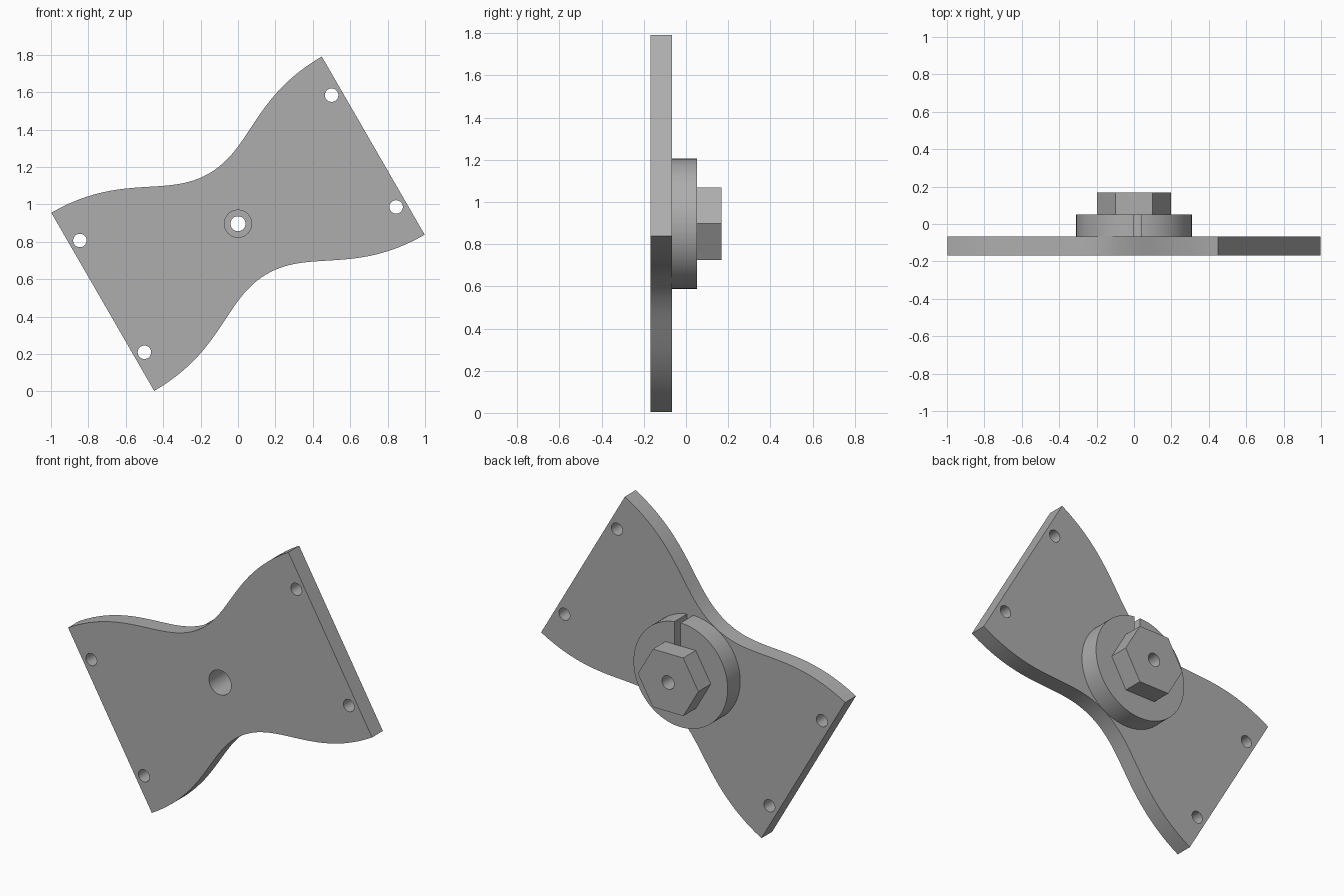
import bpy, bmesh
from math import cos, sin, pi, radians
from mathutils import Vector, Matrix
from mathutils.geometry import interpolate_bezier

cube = bpy.data.objects.get("Cube")
if cube:
    bpy.data.objects.remove(cube, do_unlink=True)

CENTRE = Vector((0, 0, 0.897))
TILT = Matrix.Rotation(radians(-30), 4, 'Y')   # long axis leans up towards +x
FRONT, PLATE_BACK, DISC_BACK, NUT_BACK = -0.168, -0.067, 0.051, 0.168

grey = bpy.data.materials.new("plain grey")
grey.use_nodes = True
grey.diffuse_color = (0.42, 0.42, 0.42, 1)
grey.node_tree.nodes["Principled BSDF"].inputs["Base Color"].default_value = grey.diffuse_color


def circle(radius, sides=64, cx=0, cz=0):
    return [(cx + radius * cos(2 * pi * i / sides), cz + radius * sin(2 * pi * i / sides))
            for i in range(sides)]


def prism(name, outline, y0, y1, tilted=False):
    """Extrude an outline in the x-z plane from y0 to y1."""
    bm = bmesh.new()
    face = bm.faces.new([bm.verts.new((x, y0, z)) for x, z in outline])
    new = bmesh.ops.extrude_face_region(bm, geom=[face])["geom"]
    bmesh.ops.translate(bm, vec=(0, y1 - y0, 0),
                        verts=[v for v in new if isinstance(v, bmesh.types.BMVert)])
    bmesh.ops.recalc_face_normals(bm, faces=bm.faces)
    if tilted:
        bm.transform(TILT)
    bm.transform(Matrix.Translation(CENTRE))
    mesh = bpy.data.meshes.new(name)
    bm.to_mesh(mesh)
    bm.free()
    mesh.materials.append(grey)
    obj = bpy.data.objects.new(name, mesh)
    bpy.context.collection.objects.link(obj)
    return obj


def activate(obj):
    bpy.ops.object.select_all(action='DESELECT')
    obj.select_set(True)
    bpy.context.view_layer.objects.active = obj


def cut(obj, cutter):
    activate(obj)
    mod = obj.modifiers.new("cut", 'BOOLEAN')
    mod.operation, mod.solver, mod.object = 'DIFFERENCE', 'EXACT', cutter
    bpy.ops.object.modifier_apply(modifier=mod.name)
    bpy.data.objects.remove(cutter, do_unlink=True)


def smooth(obj):
    activate(obj)
    bpy.ops.object.shade_smooth_by_angle(angle=radians(25))


# Waisted plate: one quarter of the edge, mirrored to all four
curve = interpolate_bezier(Vector((0, 0.31)), Vector((0.265, 0.31)),
                           Vector((0.405, 0.55)), Vector((0.835, 0.55)), 24)
quarter = [(p.x, p.y) for p in curve]
top = [(-x, z) for x, z in reversed(quarter[1:])] + quarter
outline = top + [(x, -z) for x, z in reversed(top)]
plate = prism("waisted_plate", outline, FRONT, PLATE_BACK, tilted=True)

# Corner fixing holes and centre bore
for sx in (-1, 1):
    for sz in (-1, 1):
        cut(plate, prism("hole_cutter", circle(0.036, 32, sx * 0.777, sz * 0.345),
                         FRONT - 0.1, PLATE_BACK + 0.1, tilted=True))
cut(plate, prism("bore_cutter", circle(0.073), FRONT - 0.1, PLATE_BACK + 0.1))
smooth(plate)

# Round boss with a key slot from the bore to the rim
boss = prism("slotted_boss", circle(0.309, 96), PLATE_BACK, DISC_BACK)
cut(boss, prism("bore_cutter", circle(0.073), PLATE_BACK - 0.1, DISC_BACK + 0.1))
cut(boss, prism("slot_cutter", [(0, 0.02), (0.04, 0.02), (0.04, 0.4), (0, 0.4)],
                PLATE_BACK - 0.1, DISC_BACK + 0.1))
smooth(boss)

# Hexagonal nut with a narrower hole
nut = prism("hex_nut", circle(0.199, 6), DISC_BACK, NUT_BACK)
cut(nut, prism("hole_cutter", circle(0.04, 48), DISC_BACK - 0.1, NUT_BACK + 0.1))
smooth(nut)
